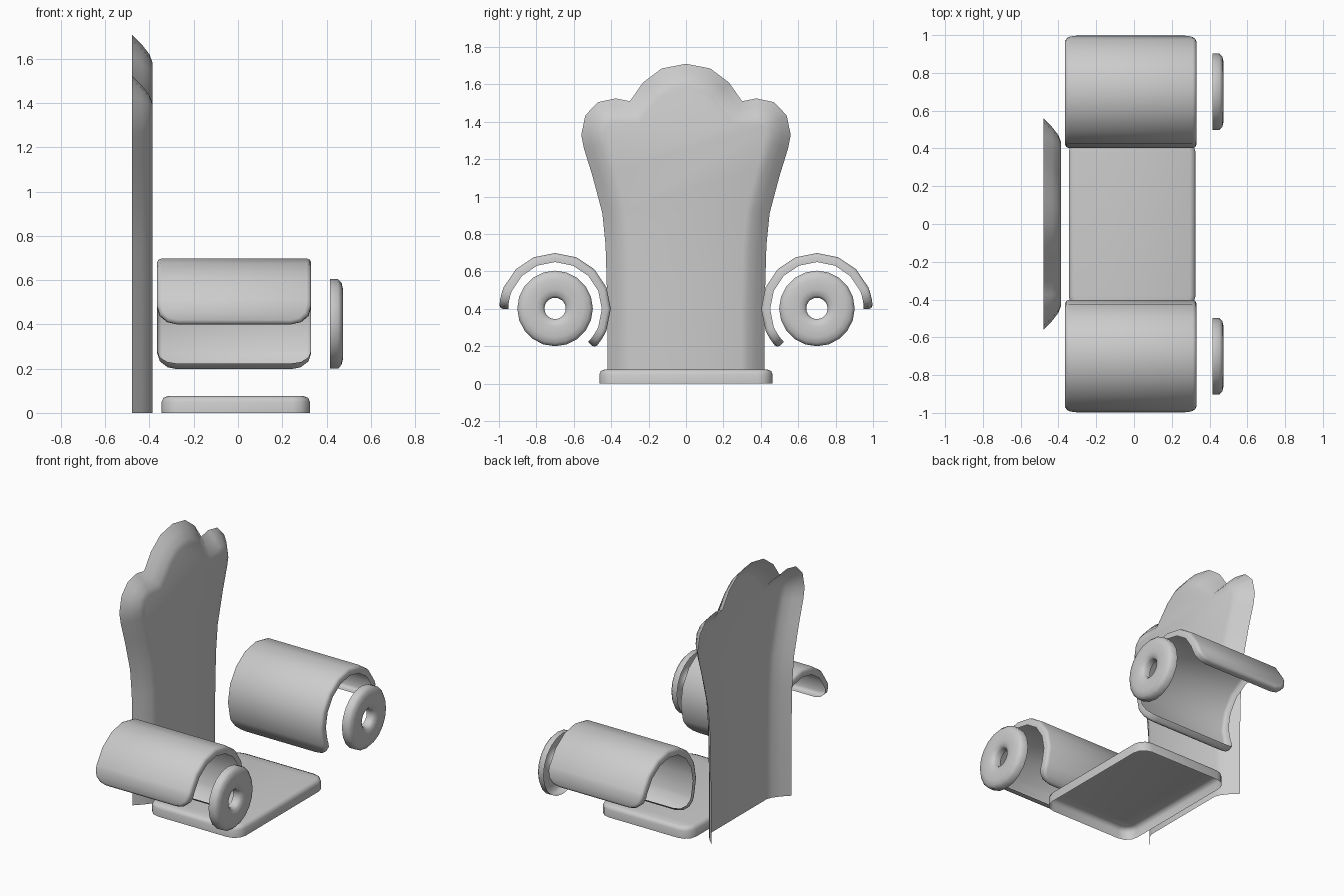
import bpy, bmesh, math
from mathutils import Vector

if "Cube" in bpy.data.objects:
    bpy.data.objects.remove(bpy.data.objects["Cube"])


def finish(bm, name):
    bmesh.ops.recalc_face_normals(bm, faces=bm.faces)
    me = bpy.data.meshes.new(name)
    bm.to_mesh(me)
    bm.free()
    ob = bpy.data.objects.new(name, me)
    bpy.context.collection.objects.link(ob)
    bpy.context.view_layer.objects.active = ob
    ob.select_set(True)
    bpy.ops.object.shade_smooth_by_angle(angle=math.radians(50))
    ob.select_set(False)
    return ob


def inset(pts, d, closed):
    out, n = [], len(pts)
    for i, p in enumerate(pts):
        if not closed and i in (0, n - 1):
            nor = Vector((1 if i == 0 else -1, 0))
        else:
            a = (p - pts[i - 1]).normalized()
            b = (pts[(i + 1) % n] - p).normalized()
            t = (a + b).normalized()
            nor = Vector((t.y, -t.x))
        out.append(p - nor * d)
    return out


def shell(name, half, rings, place, closed=True, strips=True):
    """Open-backed shell: mirrored outline, rings of (inset, height), capped."""
    right = [Vector(p) for p in half]
    left = [Vector((-p.x, p.y)) for p in reversed(right) if p.x > 1e-6]
    pts = right + left
    n = len(pts)
    bm = bmesh.new()
    loops = [[bm.verts.new(place(p.x, p.y, h)) for p in inset(pts, d, closed)]
             for d, h in rings]
    for lo, hi in zip(loops, loops[1:]):
        for i in range(n if closed else n - 1):
            j = (i + 1) % n
            bm.faces.new((lo[i], lo[j], hi[j], hi[i]))
    top = loops[-1]
    if strips:
        for i in range(n // 2 - 1):
            bm.faces.new((top[i], top[i + 1], top[n - 2 - i], top[n - 1 - i]))
    else:
        bm.faces.new(top)
    return finish(bm, name)


def rounded(w, s0, s1, c, mids=()):
    """Right half of a rounded rectangle, bottom to top."""
    ang = [math.radians(a) for a in (0, 30, 60, 90)]
    low = [(w - c + c * math.sin(a), s0 + c - c * math.cos(a)) for a in ang]
    high = [(x, s0 + s1 - s) for x, s in reversed(low)]
    return low + [(w, m) for m in mids] + high


# Scalloped back panel
back = [(.42, 0), (.42, .4), (.43, .74), (.447, .91), (.50, 1.11), (.545, 1.255),
        (.56, 1.33), (.538, 1.435), (.47, 1.505), (.375, 1.525), (.30, 1.51),
        (.23, 1.61), (.13, 1.685), (0, 1.71)]
shell("back_panel", back, [(0, 0), (.045, .045), (.09, .08), (.125, .093)],
      lambda a, b, h: (-.48 + h, a, b), closed=False, strips=False)

# Seat pad
shell("seat", rounded(.335, -.463, .463, .08),
      [(0, 0), (0, .05), (.008, .068), (.028, .076)],
      lambda a, b, h: (a - .01, b, h))

# Scroll arms and their front discs
R = .3
arc = math.radians(225) * R
rows = [math.radians(22.5 * k) * R for k in range(1, 10)]
disc = [(.415, .202), (.452, .202), (.468, .185), (.475, .155), (.475, .1),
        (.468, .07), (.452, .057), (.415, .057)]
for side, s in (("left", -1), ("right", 1)):
    shell(side + "_arm", rounded(.348, 0, arc, .09, rows),
          [(0, 0), (0, .03), (.006, .042), (.02, .048)],
          lambda a, b, h: (a - .0175, s * (.7 + (.25 + h) * math.cos(b / R)),
                           .4 + (.25 + h) * math.sin(b / R)))
    bm = bmesh.new()
    vs = [bm.verts.new((x, s * .7 + r, .402)) for x, r in disc]
    es = [bm.edges.new(e) for e in zip(vs, vs[1:])]
    bmesh.ops.spin(bm, geom=vs + es, cent=(0, s * .7, .402), axis=(1, 0, 0),
                   angle=math.tau, steps=20, use_merge=True)
    finish(bm, side + "_arm_disc")
